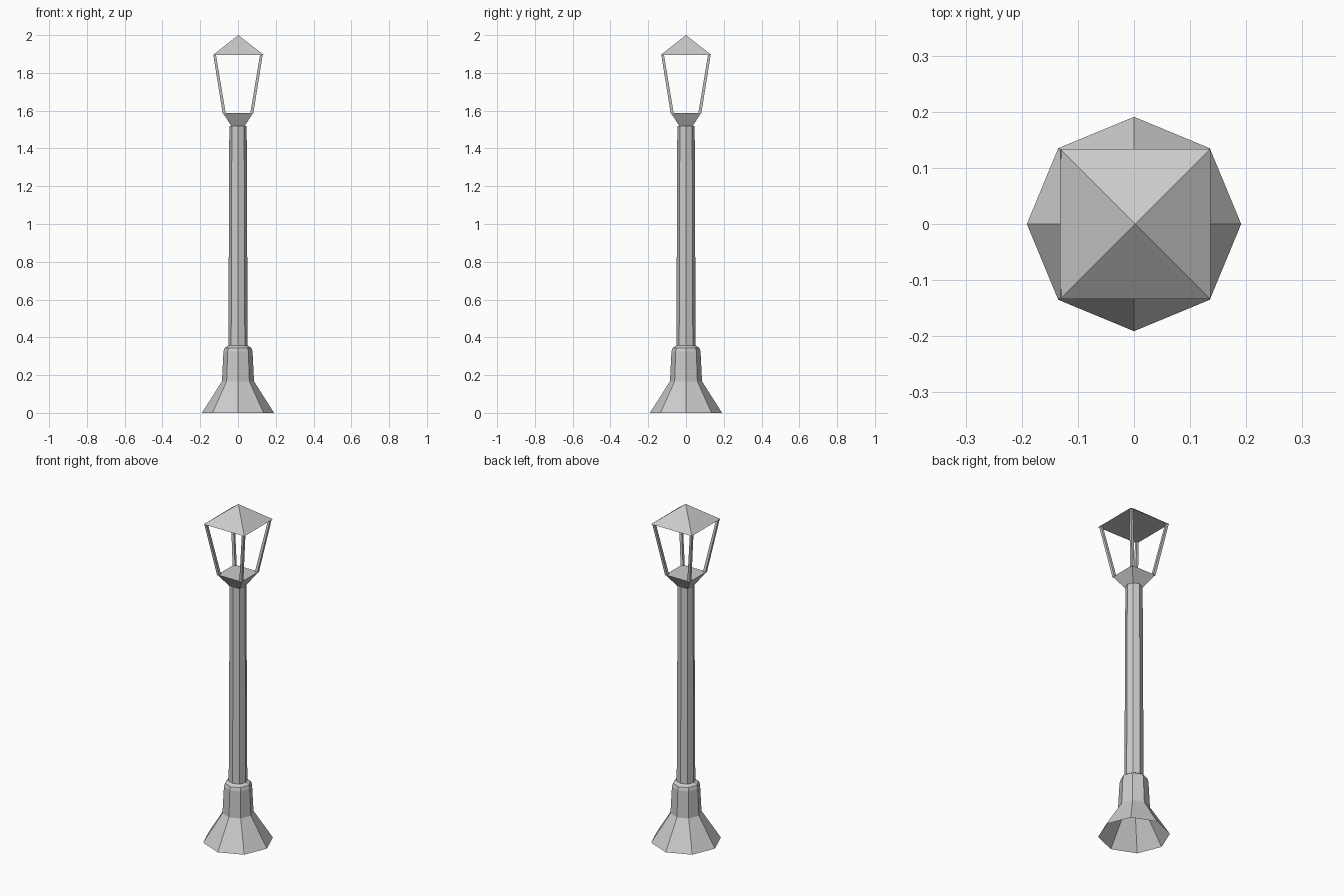
import bpy, bmesh, math
from mathutils import Vector

cube = bpy.data.objects.get("Cube")
if cube:
    bpy.data.objects.remove(cube, do_unlink=True)

metal = bpy.data.materials.new("grey_metal")
metal.use_nodes = True
grey = (0.6, 0.6, 0.6, 1)
metal.diffuse_color = grey
metal.node_tree.nodes["Principled BSDF"].inputs["Base Color"].default_value = grey


def loft(name, rings, bottom=True, top=True):
    """Join rings of points with quads and optionally cap the ends."""
    bm = bmesh.new()
    loops = [[bm.verts.new(p) for p in ring] for ring in rings]
    n = len(loops[0])
    for a, b in zip(loops, loops[1:]):
        for i in range(n):
            j = (i + 1) % n
            bm.faces.new((a[i], a[j], b[j], b[i]))
    if bottom:
        bm.faces.new(loops[0][::-1])
    if top:
        bm.faces.new(loops[-1])
    bmesh.ops.remove_doubles(bm, verts=bm.verts, dist=1e-5)
    mesh = bpy.data.meshes.new(name)
    bm.to_mesh(mesh)
    bm.free()
    mesh.materials.append(metal)
    obj = bpy.data.objects.new(name, mesh)
    bpy.context.collection.objects.link(obj)
    return obj


def octagon(r, z):
    return [Vector((r * math.cos(k * math.pi / 4), r * math.sin(k * math.pi / 4), z))
            for k in range(8)]


def square(h, z, cx=0, cy=0):
    return [Vector((cx + sx * h, cy + sy * h, z))
            for sx, sy in ((-1, -1), (1, -1), (1, 1), (-1, 1))]


# Flared foot, hollow underneath
foot = [(0.191, 0), (0.085, 0.167), (0.077, 0.325), (0.071, 0.344), (0.052, 0.356)]
loft("foot", [octagon(r, z) for r, z in foot], bottom=False)

# Slightly tapered pole
loft("pole", [octagon(0.051, 0.35), octagon(0.046, 1.52)], bottom=False)

# Lantern cup
loft("lantern_cup", [square(0.033, 1.515), square(0.08, 1.588)])

# Four corner bars leaning outward
for side, sx in (("left", 1), ("right", -1)):
    for end, sy in (("front", -1), ("back", 1)):
        loft(f"lantern_bar_{end}_{side}",
             [square(0.008, 1.585, sx * 0.073, sy * 0.073),
              square(0.007, 1.897, sx * 0.124, sy * 0.124)])

# Pyramid roof
bm = bmesh.new()
base = [bm.verts.new(p) for p in square(0.134, 1.895, 0.002, 0)]
apex = bm.verts.new((0.002, 0, 2.0))
bm.faces.new(base[::-1])
for i in range(4):
    bm.faces.new((base[i], base[(i + 1) % 4], apex))
mesh = bpy.data.meshes.new("lantern_roof")
bm.to_mesh(mesh)
bm.free()
mesh.materials.append(metal)
bpy.context.collection.objects.link(bpy.data.objects.new("lantern_roof", mesh))
